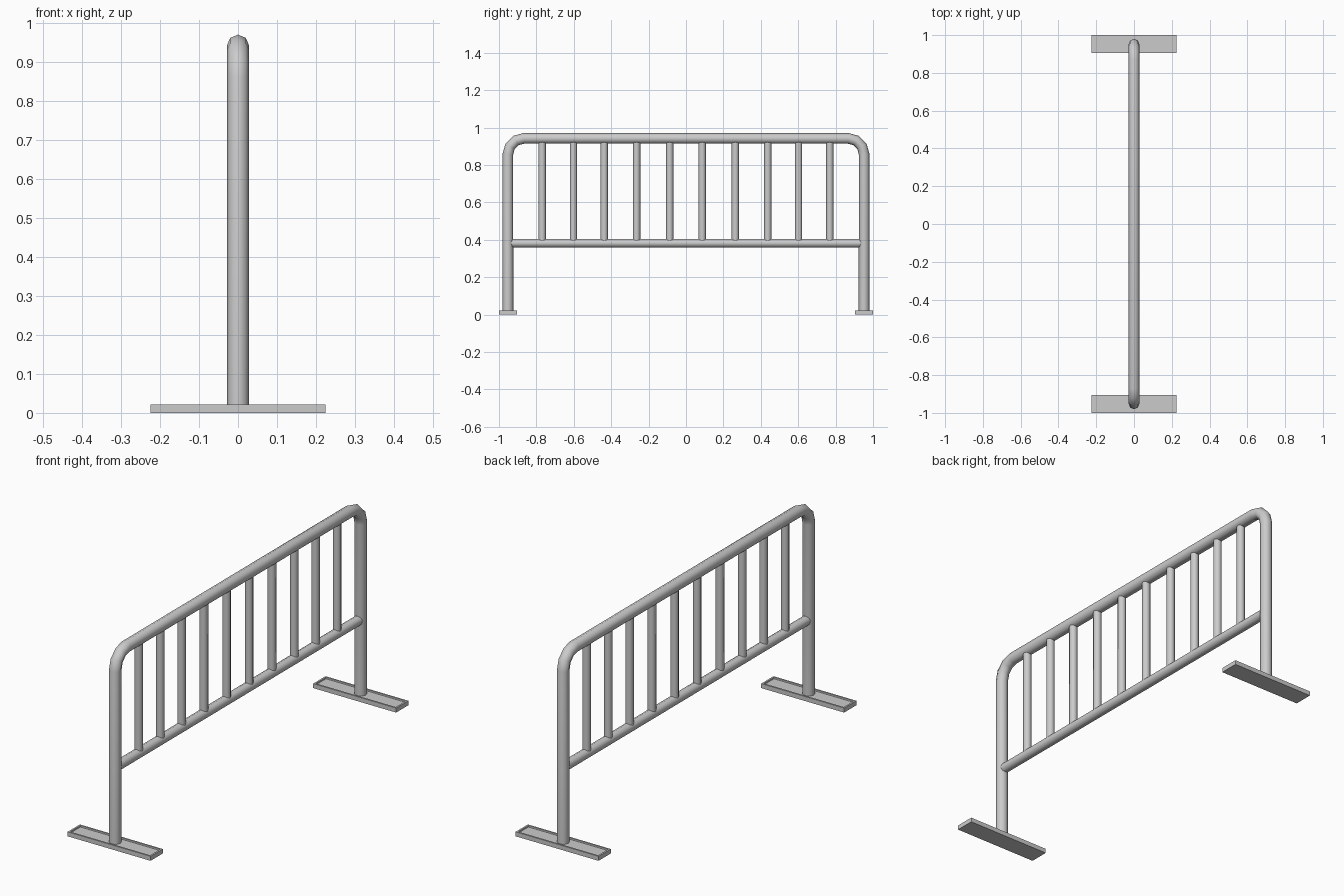
import bpy, bmesh
from math import sin, cos, pi, radians
from mathutils import Matrix

if "Cube" in bpy.data.objects:
    bpy.data.objects.remove(bpy.data.objects["Cube"])


def link(name, data):
    ob = bpy.data.objects.new(name, data)
    bpy.context.collection.objects.link(ob)
    return ob


def tube(name, points, radius):
    """Eight-sided pipe swept along a polyline, made into a mesh."""
    cu = bpy.data.curves.new(name, 'CURVE')
    cu.dimensions = '3D'
    cu.bevel_depth = radius
    cu.bevel_resolution = 2
    cu.use_fill_caps = True
    sp = cu.splines.new('POLY')
    sp.points.add(len(points) - 1)
    for p, co in zip(sp.points, points):
        p.co = (*co, 1)
    ob = link(name, cu)
    bpy.ops.object.select_all(action='DESELECT')
    ob.select_set(True)
    bpy.context.view_layer.objects.active = ob
    bpy.ops.object.convert(target='MESH')
    ob = bpy.context.object
    ob.name = name
    bpy.ops.object.shade_smooth_by_angle(angle=radians(50))
    return ob


def foot(name, y):
    """Flat plate with a raised rim around a shallow recess."""
    bm = bmesh.new()
    bmesh.ops.create_cube(bm, size=1, matrix=Matrix.Translation((0, y, 0.011))
                          @ Matrix.Diagonal((0.45, 0.095, 0.022, 1)))
    top = max(bm.faces, key=lambda f: f.calc_center_median().z)
    bmesh.ops.inset_region(bm, faces=[top], thickness=0.012)
    bmesh.ops.inset_region(bm, faces=[top], thickness=0.0005, depth=-0.007)
    me = bpy.data.meshes.new(name)
    bm.to_mesh(me)
    bm.free()
    link(name, me)


# Outer frame: two posts, rounded corners and the top rail
POST_Y, BEND_Z, R = 0.952, 0.858, 0.084
arc = [(0, POST_Y - R + R * cos(i * pi / 6), BEND_Z + R * sin(i * pi / 6))
       for i in range(4)]
half = [(0, POST_Y, 0.012)] + arc
tube("outer_frame", half + [(0, -y, z) for _, y, z in reversed(half)], 0.0285)

# Lower rail
tube("lower_rail", [(0, -0.936, 0.382), (0, 0.936, 0.382)], 0.0235)

# Upright bars, mirrored about the middle
for i, y in enumerate((0.087, 0.264, 0.437, 0.602, 0.769)):
    for side, s in (("left", -1), ("right", 1)):
        tube(f"upright_bar_{side}_{i + 1}",
             [(0, s * y, 0.39), (0, s * y, 0.93)], 0.0195)

# Feet
foot("front_foot", -POST_Y)
foot("back_foot", POST_Y)
